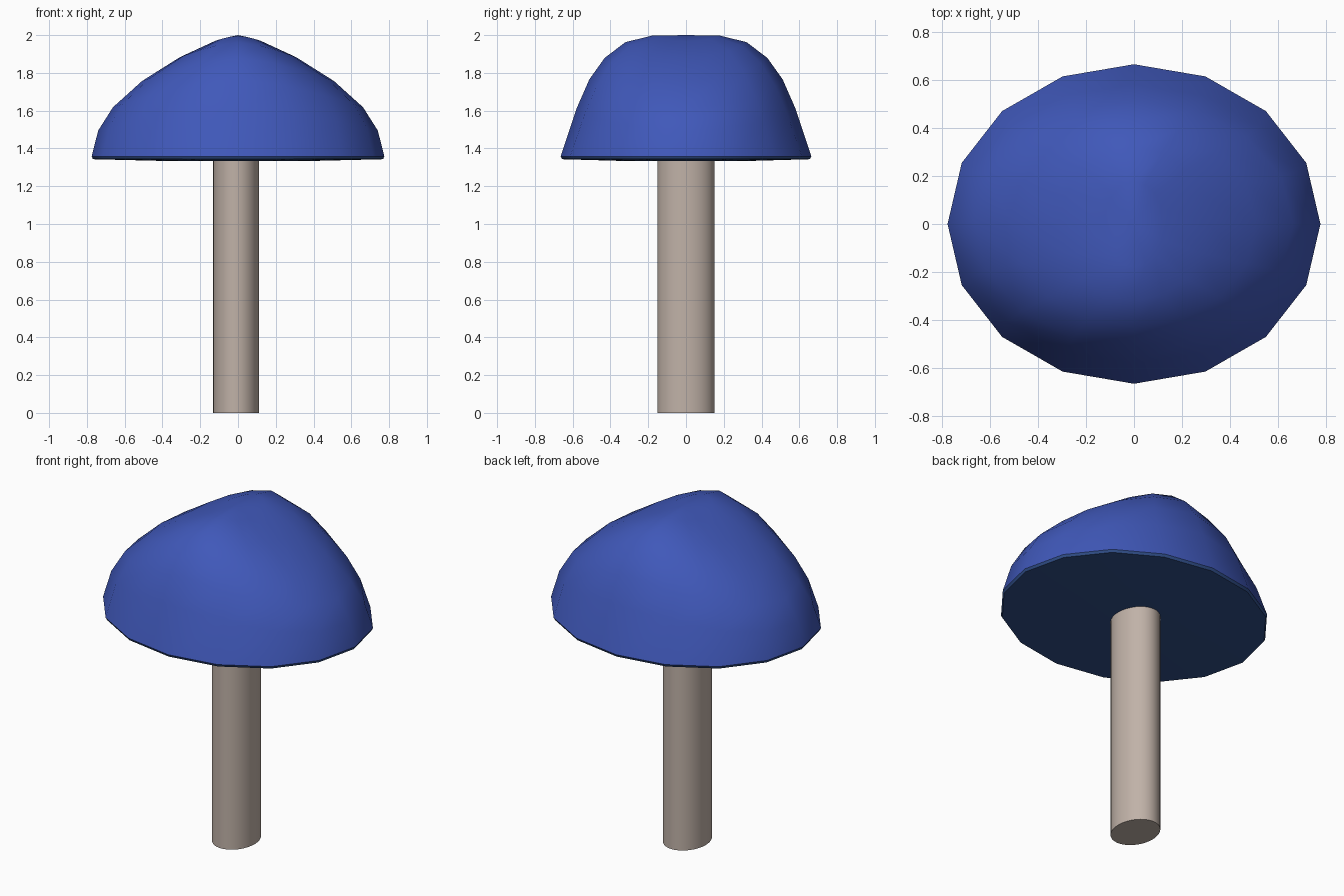
import bpy, bmesh, math

if "Cube" in bpy.data.objects:
    bpy.data.objects.remove(bpy.data.objects["Cube"])

SIDES = 16


def material(name, rgb):
    m = bpy.data.materials.new(name)
    m.diffuse_color = (*rgb, 1)
    m.use_nodes = True
    m.node_tree.nodes["Principled BSDF"].inputs["Base Color"].default_value = m.diffuse_color
    return m


def lofted(name, rings, sides, mat, centre=(0, 0), start=None, end=None):
    """Skin elliptical rings (rx, z at x side, ry, z at y side); start/end are pole heights."""
    bm = bmesh.new()
    cx, cy = centre
    loops = []
    for rx, zx, ry, zy in rings:
        loop = []
        for j in range(sides):
            c, s = math.cos(math.tau * j / sides), math.sin(math.tau * j / sides)
            w = abs(c) ** 1.5
            loop.append(bm.verts.new((cx + rx * c, cy + ry * s, zx * w + zy * (1 - w))))
        loops.append(loop)
    for a, b in zip(loops, loops[1:]):
        for j in range(sides):
            k = (j + 1) % sides
            bm.faces.new((a[j], a[k], b[k], b[j]))
    for z, loop in ((start, loops[0]), (end, loops[-1])):
        if z is not None:
            pole = bm.verts.new((cx, cy, z))
            for j in range(sides):
                bm.faces.new((loop[j], loop[(j + 1) % sides], pole))
    bmesh.ops.recalc_face_normals(bm, faces=bm.faces)
    mesh = bpy.data.meshes.new(name)
    bm.to_mesh(mesh)
    bm.free()
    mesh.materials.append(mat)
    ob = bpy.data.objects.new(name, mesh)
    bpy.context.collection.objects.link(ob)
    bpy.ops.object.select_all(action='DESELECT')
    ob.select_set(True)
    bpy.context.view_layer.objects.active = ob
    bpy.ops.object.shade_smooth_by_angle(angle=math.radians(40))
    return ob


blue = material("cap_blue", (0.051, 0.098, 0.49))
navy = material("underside_navy", (0.03, 0.078, 0.25))
beige = material("stem_beige", (0.53, 0.445, 0.39))

# Cap: pinched into a ridge running front to back
cap_rings = [
    (0.775, 1.358, 0.664, 1.358),
    (0.740, 1.495, 0.580, 1.610),
    (0.662, 1.618, 0.512, 1.765),
    (0.508, 1.757, 0.430, 1.880),
    (0.308, 1.883, 0.320, 1.963),
    (0.122, 1.969, 0.180, 1.997),
]
lofted("cap", cap_rings, SIDES, blue, end=2.0)

# Underside: thin rim and a nearly flat bottom
under_rings = [
    (0.775, 1.358, 0.664, 1.358),
    (0.768, 1.343, 0.656, 1.343),
    (0.400, 1.334, 0.340, 1.334),
]
lofted("cap_underside", under_rings, SIDES, navy, end=1.333)

# Stem: oval column
stem_rings = [(0.122, 0.0, 0.152, 0.0), (0.122, 1.345, 0.152, 1.345)]
lofted("stem", stem_rings, 32, beige, centre=(-0.01, 0), start=0.0, end=1.345)
